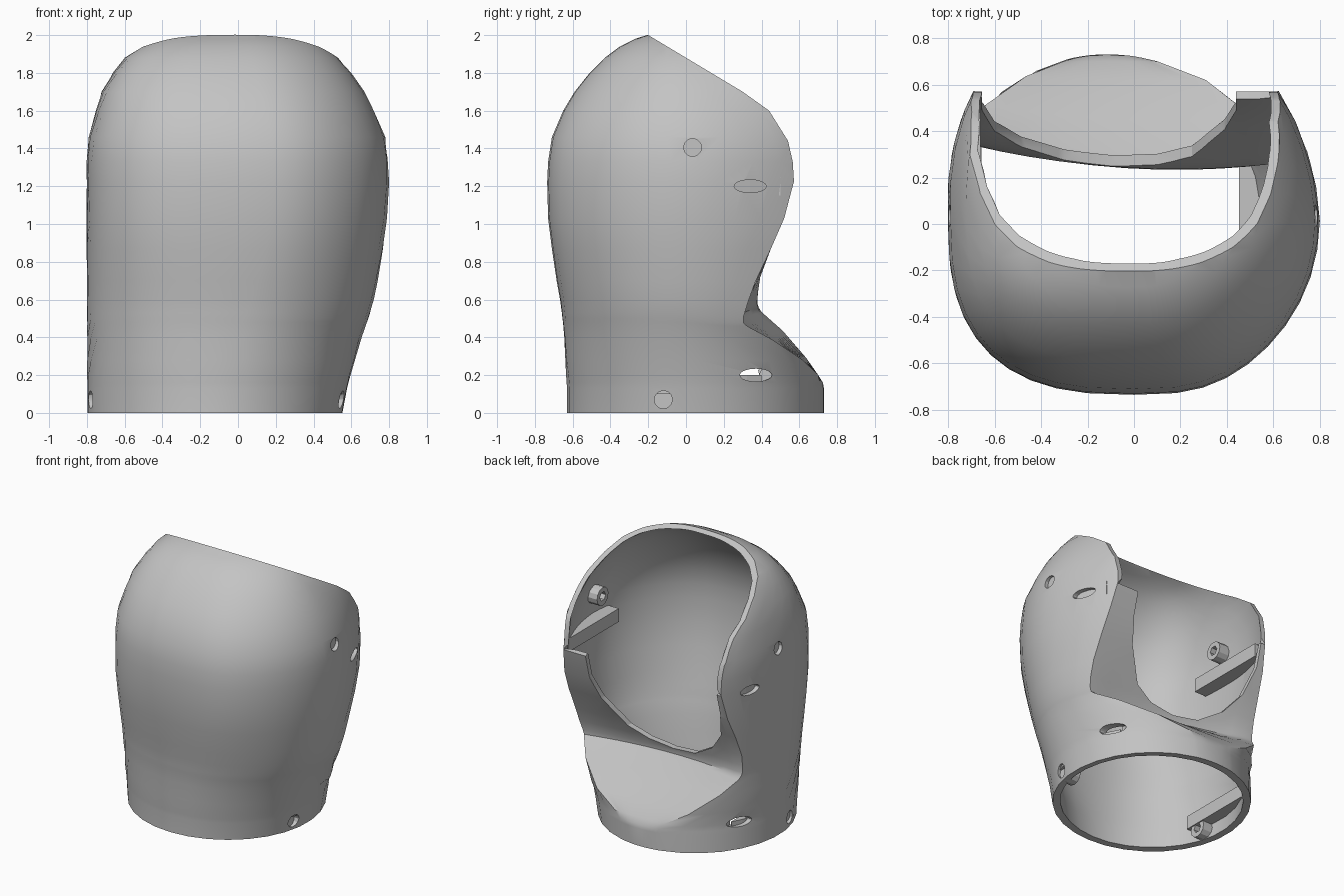
import bpy, bmesh, math

cube = bpy.data.objects.get("Cube")
if cube:
    bpy.data.objects.remove(cube)

grey = bpy.data.materials.new("plain grey")
grey.use_nodes = True
grey.diffuse_color = (0.55, 0.55, 0.55, 1)
grey.node_tree.nodes["Principled BSDF"].inputs["Base Color"].default_value = (0.55, 0.55, 0.55, 1)

# Shell sections: height, right edge, left edge, front edge, back clipping line
ROWS = [
    (0, -.80, .555, -.63, .73), (.13, -.80, .58, -.63, .73), (.16, -.80, .587, -.632, .725),
    (.2, -.80, .597, -.635, .70), (.28, -.80, .62, -.639, .63), (.4, -.80, .655, -.645, .47),
    (.48, -.80, .683, -.652, .335), (.5, -.80, .69, -.655, .315), (.53, -.80, .70, -.658, .315),
    (.6, -.80, .72, -.667, .335), (.7, -.80, .74, -.685, .37), (.87, -.80, .77, -.71, .45),
    (1.03, -.80, .79, -.73, .52), (1.22, -.80, .80, -.735, .57), (1.33, -.80, .795, -.73, .62),
    (1.46, -.79, .78, -.71, .59), (1.6, -.75, .72, -.65, .51), (1.7, -.72, .67, -.59, .39),
    (1.8, -.66, .60, -.51, .24), (1.88, -.60, .53, -.43, .1), (1.94, -.51, .45, -.35, .05),
    (1.98, -.41, .37, -.27, .03), (2, -.35, .32, -.207, .03), (2.06, -.3, .28, -.09, .03)]
FRONT, BACK = 28, 12
OPEN_Z = 1.22


def link(name, bm):
    me = bpy.data.meshes.new(name)
    bm.to_mesh(me)
    bm.free()
    ob = bpy.data.objects.new(name, me)
    bpy.context.collection.objects.link(ob)
    me.materials.append(grey)
    return ob


def row_at(z):
    for a, b in zip(ROWS, ROWS[1:]):
        if a[0] <= z <= b[0]:
            f = (z - a[0]) / (b[0] - a[0])
            return [p + (q - p) * f for p, q in zip(a, b)]


def section(z):
    """Rounded section, flattened at the back by the clipping line."""
    z, xl, xr, yf, b = row_at(z)
    yc = min(.03, b)
    depth = .70 + .25 * min(1, max(0, (z - .2) / .8))
    groove = max(0, 1 - abs(z - .5) / .3)
    xc, hx = (xl + xr) / 2, (xr - xl) / 2
    lean = .06 * min(1, max(0, z - .2))

    def clip(x):
        return b + groove * (.15 * x * x - .055 * x - .035)

    def point(a):
        c, s = math.cos(a), math.sin(a)
        # The front is boxier on the right side than on the left
        boxy = min(1, z) * (.7 if c < 0 else .1 + .6 * (1 - c) ** 2)
        e = 2 / (2 + boxy) if s < 0 else 1
        x = xc + hx * math.copysign(abs(c) ** e, c) - lean * max(0, s)
        y = yc + (depth * s if s > 0 else -(yc - yf) * abs(s) ** e)
        y = min(y, clip(x))
        rise = groove * (.015 - .06 * x) * min(1, max(0, y / .25))
        return x, y, z + rise

    tr, tl = [math.asin(max(0, min(.97, (clip(x) - yc) / depth))) for x in (.62, -.67)]
    arc = [point(tr - (tr + math.pi + tl) * i / FRONT) for i in range(FRONT + 1)]
    rear = [point(math.pi - tl + (tr + tl - math.pi) * i / BACK) for i in range(1, BACK)]
    return arc + rear


def wall_x(y, z, side):
    """Width of the shell at a given depth and height."""
    pts = section(z)
    best = [0]
    for p, q in zip(pts, pts[1:] + pts[:1]):
        if p[0] * side > 0 and q[0] * side > 0 and (p[1] - y) * (q[1] - y) < 0:
            best.append(abs(p[0] + (q[0] - p[0]) * (y - p[1]) / (q[1] - p[1])))
    return max(best)


def prism(name, outline, axis, lo, hi):
    """Extrude an outline along one axis."""
    def place(u, v, w):
        return {"x": (w, u, v), "y": (u, w, v), "z": (u, v, w)}[axis]
    bm = bmesh.new()
    a, b = [[bm.verts.new(place(u, v, w)) for u, v in outline] for w in (lo, hi)]
    n = len(outline)
    bm.faces.new(a)
    bm.faces.new(b)
    for i in range(n):
        bm.faces.new((a[i], a[(i + 1) % n], b[(i + 1) % n], b[i]))
    bmesh.ops.recalc_face_normals(bm, faces=bm.faces)
    return link(name, bm)


def oval(y, z, ry, rz, n):
    return [(y + ry * math.cos(math.tau * i / n), z + rz * math.sin(math.tau * i / n)) for i in range(n)]


def apply(ob, kind, **settings):
    mod = ob.modifiers.new(kind, kind)
    for key, value in settings.items():
        setattr(mod, key, value)
    bpy.context.view_layer.objects.active = ob
    bpy.ops.object.modifier_apply(modifier=mod.name)


def cut(ob, cutter):
    cutter.hide_render = True
    apply(ob, "BOOLEAN", operation="DIFFERENCE", solver="EXACT", object=cutter)
    bpy.data.objects.remove(cutter)


# Main shell, thicker towards the base
bm = bmesh.new()
rings = [[bm.verts.new(p) for p in section(r[0])] for r in ROWS]
count = FRONT + BACK
for r, (lo, hi) in enumerate(zip(rings, rings[1:])):
    for j in range(count):
        if j >= FRONT and ROWS[r][0] >= OPEN_Z:
            continue
        k = (j + 1) % count
        bm.faces.new((lo[k], lo[j], hi[j], hi[k]))
loose = [v for v in bm.verts if not v.link_faces]
bmesh.ops.delete(bm, geom=loose, context="VERTS")
shell = link("shell", bm)
group = shell.vertex_groups.new(name="thickness")
for v in shell.data.vertices:
    group.add([v.index], 1 - .38 * min(1, v.co.z / 1.2), "REPLACE")
apply(shell, "SOLIDIFY", thickness=.053, offset=-1, vertex_group="thickness")

# Slanted top rim and curved cheek edges
rim = [(-.4, 2.12), (.3, 1.7), (.44, 1.6), (.54, 1.44), (.565, 1.33), (.572, OPEN_Z),
       (1, OPEN_Z), (1, 2.3), (-.4, 2.3)]
cut(shell, prism("rim_cutter", rim, "x", -1, 1))

# Rear opening below the rim
opening = [(.44, 1.4), (.44, 1.05), (.39, .87), (.25, .66), (.1, .59), (-.1, .565),
           (-.3, .59), (-.48, .7), (-.6, .85), (-.655, 1.05), (-.655, 1.4)]
cut(shell, prism("opening_cutter", opening, "y", .15, 1))

# Screw holes, strap slots, bosses and inner rails on both sides
for side, word in ((1, "left"), (-1, "right")):
    for level, y, z in (("upper", .035, 1.405), ("lower", -.12, .07)):
        w = wall_x(y, z, side)
        cut(shell, prism("hole_cutter", oval(y, z, .048, .048, 12), "x", side * (w - .12), side * (w + .1)))
        boss = prism(f"{level}_{word}_boss", oval(y, z, .068, .068, 12), "x",
                     side * (w - .115), side * (w - .028))
        cut(boss, prism("bore_cutter", oval(y, z, .035, .035, 6), "x", side * (w - .2), side * (w - .06)))
    for level, y, z, start, reach, drop in (("upper", .34, 1.2, -.14, .5, 0), ("lower", .37, .2, -.22, .4, .05)):
        w = wall_x(y, z, side)
        cut(shell, prism("slot_cutter", oval(y, z, .085, .034, 20), "x", side * (w - .07), side * (w + .1)))
        inner = wall_x(0, z, side) - .14
        ys = [start + (reach - start) * i / 8 for i in range(9)]
        outer = [(side * max(inner + .005, wall_x(v, z, side) - .035), v) for v in ys]
        rail = [(side * inner, reach), (side * inner, start)] + outer
        prism(f"{level}_{word}_rail", rail, "z", z - drop - .05, z - drop + .05)

# Smooth the shell, keep creases sharp
bpy.ops.object.select_all(action="DESELECT")
shell.select_set(True)
bpy.context.view_layer.objects.active = shell
bpy.ops.object.shade_smooth_by_angle(angle=math.radians(30))
